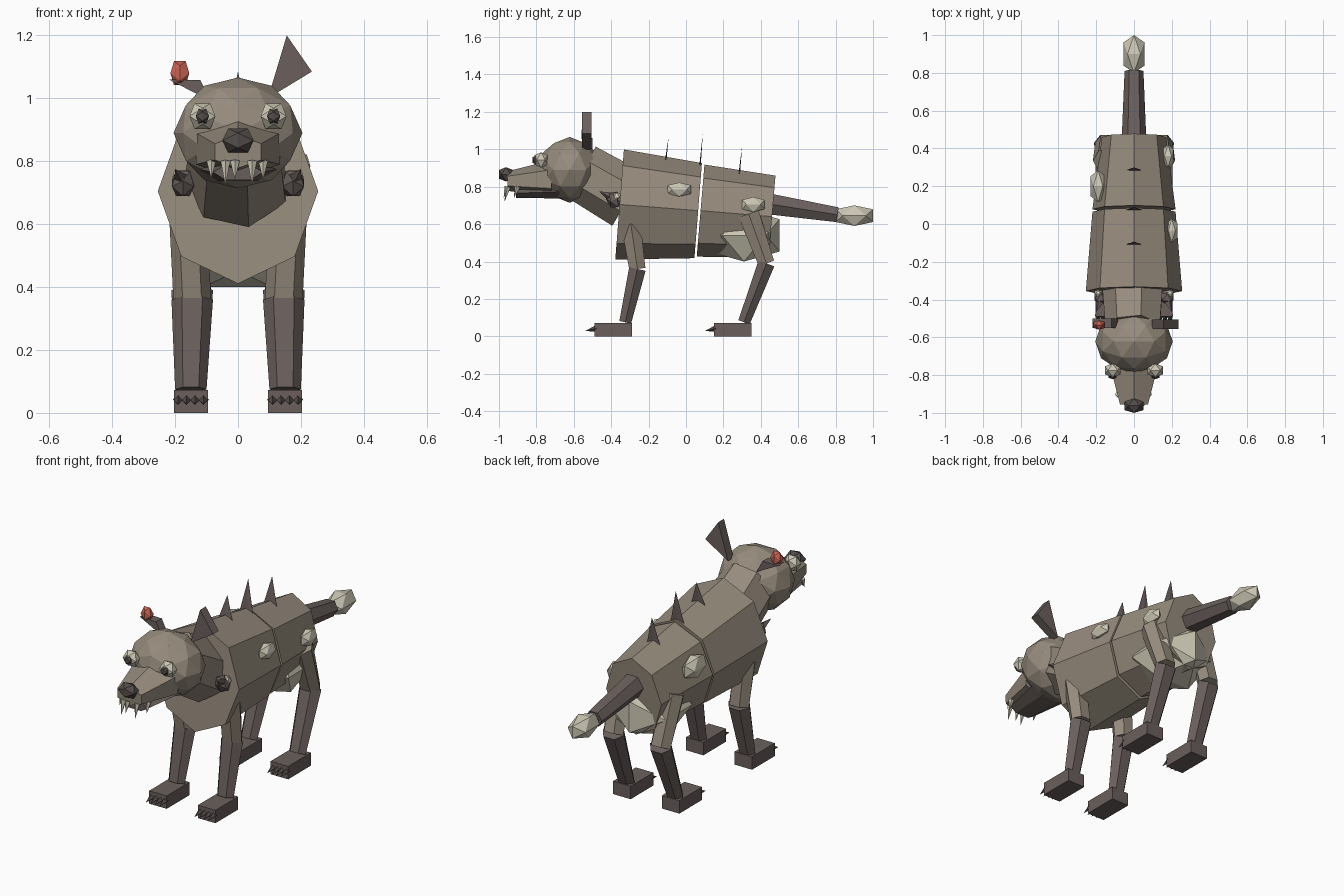
import bpy, bmesh
from math import sin, cos, pi, sqrt
from mathutils import Vector, Matrix, Euler

cube = bpy.data.objects.get("Cube")
if cube:
    bpy.data.objects.remove(cube)


def material(name, rgb):
    m = bpy.data.materials.new(name)
    m.use_nodes = True
    col = (*[(c / 255) ** 2.2 for c in rgb], 1)
    m.diffuse_color = col
    m.node_tree.nodes["Principled BSDF"].inputs["Base Color"].default_value = col
    return m


HIDE = material("brown hide", (149, 138, 124))
DARK = material("dark hide", (106, 96, 93))
BLACK = material("claw black", (84, 78, 75))
BONE = material("bone cream", (203, 198, 179))
RED = material("wound red", (200, 98, 84))


def finish(name, bm, mat):
    bmesh.ops.recalc_face_normals(bm, faces=bm.faces)
    me = bpy.data.meshes.new(name)
    bm.to_mesh(me)
    bm.free()
    me.materials.append(mat)
    ob = bpy.data.objects.new(name, me)
    bpy.context.collection.objects.link(ob)
    return ob


def limb(name, p0, p1, r0, r1, n, mat, phase=0.0):
    """Tapered tube; radii are (sideways, across) and rings are square to the axis."""
    bm = bmesh.new()
    d = Vector(p1) - Vector(p0)
    v = Vector((0, -d.z, d.y)).normalized()
    rings = []
    for p, r in ((p0, r0), (p1, r1)):
        ring = []
        for i in range(n):
            a = 2 * pi * i / n + phase
            ring.append(bm.verts.new(Vector(p) + Vector((r[0] * sin(a), 0, 0)) + v * r[1] * cos(a)))
        rings.append(ring)
    for i in range(n):
        j = (i + 1) % n
        bm.faces.new((rings[0][i], rings[0][j], rings[1][j], rings[1][i]))
    for ring in rings:
        bm.faces.new(ring)
    return finish(name, bm, mat)


def gem(name, loc, size, mat, detail=0, rot=(0, 0, 0)):
    """Icosahedron with edges square to the axes; size is the half extent."""
    bm = bmesh.new()
    t = (1 + sqrt(5)) / 2
    for s in (-1, 1):
        for u in (-t, t):
            for co in ((s, 0, u), (0, u, s), (u, s, 0)):
                bm.verts.new(Vector(co) / t)
    bmesh.ops.convex_hull(bm, input=bm.verts)
    if detail:
        bmesh.ops.subdivide_edges(bm, edges=bm.edges, cuts=1, use_grid_fill=True)
        for v in bm.verts:
            v.co.normalize()
    m = Matrix.LocRotScale(Vector(loc), Euler(rot), Vector(size))
    bmesh.ops.transform(bm, matrix=m, verts=bm.verts)
    return finish(name, bm, mat)


def spike(name, base, tip, r, mat, n=4, thin=1.0):
    """Cone from base to tip, optionally squashed to a blade."""
    bm = bmesh.new()
    d = Vector(tip) - Vector(base)
    bmesh.ops.create_cone(bm, cap_ends=True, segments=n, radius1=r, radius2=0, depth=d.length)
    q = Vector((0, 0, 1)).rotation_difference(d)
    m = Matrix.Translation((Vector(base) + Vector(tip)) / 2) @ q.to_matrix().to_4x4() @ Matrix.Diagonal((1, thin, 1, 1))
    bmesh.ops.transform(bm, matrix=m, verts=bm.verts)
    return finish(name, bm, mat)


def box(name, lo, hi, mat):
    bm = bmesh.new()
    bmesh.ops.create_cube(bm, size=1)
    lo, hi = Vector(lo), Vector(hi)
    m = Matrix.LocRotScale((lo + hi) / 2, None, hi - lo)
    bmesh.ops.transform(bm, matrix=m, verts=bm.verts)
    return finish(name, bm, mat)


def prism(name, outline, y0, y1, mat):
    bm = bmesh.new()
    face = bm.faces.new([bm.verts.new((x, y0, z)) for x, z in outline])
    new = bmesh.ops.extrude_face_region(bm, geom=[face])["geom"]
    bmesh.ops.translate(bm, vec=(0, y1 - y0, 0), verts=[g for g in new if isinstance(g, bmesh.types.BMVert)])
    return finish(name, bm, mat)


# Torso, hips and bony patches
limb("chest", (0, -.355, .705), (0, .065, .672), (.255, .295), (.22, .255), 8, HIDE)
limb("rump", (0, .078, .672), (0, .46, .64), (.22, .247), (.17, .22), 8, HIDE)
gem("pelvis", (0, .31, .54), (.175, .19, .14), BONE)
gem("left_front_patch", (.2, -.035, .785), (.03, .063, .037), BONE)
gem("left_rear_patch", (.18, .36, .705), (.03, .06, .04), BONE)
gem("right_patch", (-.19, .2, .76), (.04, .085, .055), BONE)

# Back spines
for i, (y, z, h) in enumerate(((-.11, .93, .135), (.073, .89, .195), (.283, .85, .17))):
    spike(f"spine_{i + 1}", (0, y, z), (0, y + .017, z + h), .045, DARK, 4, .1)

# Tail
limb("tail", (0, .43, .71), (0, .81, .65), (.066, .065), (.05, .046), 6, DARK, pi / 6)
gem("tail_tip", (0, .9, .645), (.055, .1, .055), BONE)

# Neck with torn lumps on both sides
limb("neck", (0, -.56, .88), (0, -.31, .735), (.15, .16), (.17, .17), 7, HIDE, .25)
for side, s in (("left", 1), ("right", -1)):
    gem(f"{side}_neck_lump", (.175 * s, -.385, .73), (.035, .035, .045), DARK, 0, (.5, 0, 0))
    spike(f"{side}_neck_thorn", (.175 * s, -.39, .74), (.2 * s, -.465, .775), .03, DARK, 4)
    gem(f"{side}_neck_bone", (.19 * s, -.37, .745), (.02, .022, .025), BONE)

# Head, snout and jaw
gem("head", (0, -.622, .89), (.205, .168, .176), HIDE, 1)
limb("snout", (0, -.72, .84), (0, -.955, .83), (.155, .1), (.085, .052), 6, HIDE)
limb("jaw", (0, -.64, .775), (0, -.91, .765), (.13, .045), (.08, .028), 6, DARK, pi / 6)
gem("nose", (0, -.962, .866), (.05, .038, .038), BLACK)

# Teeth
for i, (x, y, tip) in enumerate(((-.085, -.90, .745), (-.04, -.95, .72), (-.01, -.955, .74),
                                 (.045, -.95, .722), (.08, -.90, .74))):
    spike(f"tooth_{i + 1}", (x, y, .80), (x, y - .02, tip), .016, BONE, 5)

# Eyes
for side, s in (("left", 1), ("right", -1)):
    gem(f"{side}_eye", (.113 * s, -.775, .943), (.041, .035, .041), BONE)
    gem(f"{side}_pupil", (.113 * s, -.805, .943), (.021, .016, .023), BLACK)

# Ears: one upright, one torn
prism("left_ear", ((.155, 1.2), (.235, 1.085), (.095, 1.0)), -.555, -.505, DARK)
prism("right_ear", ((-.22, 1.06), (-.12, 1.058), (-.085, .99)), -.55, -.5, DARK)
gem("ear_wound", (-.185, -.535, 1.08), (.03, .025, .038), RED)

# Legs, feet and claws
for side, s in (("left", 1), ("right", -1)):
    x = .15 * s
    legs = (("front", (-.295, .6), (-.26, .36), (-.325, .075), -.49, .06),
            ("hind", (.335, .655), (.43, .39), (.31, .075), .15, .065))
    for end, hip, knee, ankle, toe, thick in legs:
        k = f"{side}_{end}"
        limb(f"{k}_thigh", (x * 1.05, *hip), (x * .97, *knee), (.06, thick), (.06, .05), 6, HIDE, pi / 6)
        limb(f"{k}_shin", (x * .97, *knee), (x, *ankle), (.066, .052), (.05, .037), 6, DARK, pi / 6)
        box(f"{k}_foot", (x - .054, toe, 0), (x + .054, toe + .2, .072), DARK)
        for c in range(4):
            cx = x + (c - 1.5) * .027
            spike(f"{k}_claw_{c + 1}", (cx, toe + .01, .042), (cx, toe - .05, .028), .017, BLACK, 4)
